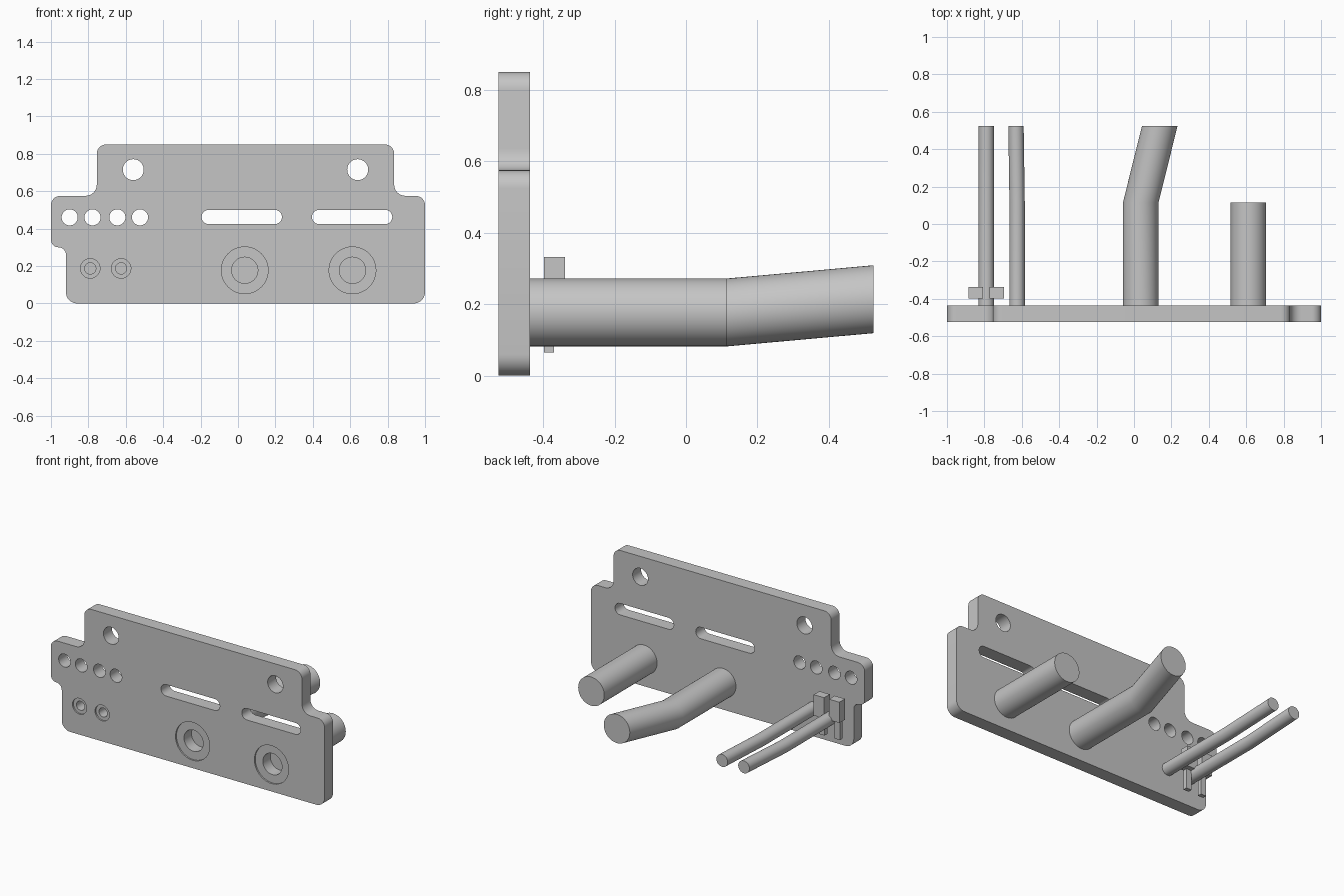
import bpy, bmesh, math
from mathutils import Vector

if "Cube" in bpy.data.objects:
    bpy.data.objects.remove(bpy.data.objects["Cube"])

grey = bpy.data.materials.new("light grey")
grey.diffuse_color = (0.56, 0.56, 0.56, 1)
grey.use_nodes = True
grey.node_tree.nodes["Principled BSDF"].inputs["Base Color"].default_value = grey.diffuse_color

FRONT, BACK = -0.525, -0.437   # plate faces along y
BEND, TIP = 0.115, 0.525       # where the prongs bend and end


def finish(name, bm, smooth=True):
    bmesh.ops.recalc_face_normals(bm, faces=bm.faces)
    me = bpy.data.meshes.new(name)
    bm.to_mesh(me)
    bm.free()
    me.materials.append(grey)
    ob = bpy.data.objects.new(name, me)
    bpy.context.collection.objects.link(ob)
    if smooth:
        bpy.ops.object.select_all(action='DESELECT')
        ob.select_set(True)
        bpy.context.view_layer.objects.active = ob
        bpy.ops.object.shade_smooth_by_angle(angle=math.radians(30))
    return ob


def loft(bm, sections):
    """Join rings given as (list of (x, z), y) into a capped solid."""
    rings = [[bm.verts.new((x, y, z)) for x, z in pts] for pts, y in sections]
    n = len(rings[0])
    for a, b in zip(rings, rings[1:]):
        for i in range(n):
            bm.faces.new((a[i], a[(i + 1) % n], b[(i + 1) % n], b[i]))
    bm.faces.new(rings[0])
    bm.faces.new(rings[-1])


def circle(x, z, r, n=48):
    return [(x + r * math.cos(2 * math.pi * i / n),
             z + r * math.sin(2 * math.pi * i / n)) for i in range(n)]


def slot(x0, x1, z, r, n=12):
    pts = []
    for cx, start in ((x1 - r, -0.5), (x0 + r, 0.5)):
        for i in range(n + 1):
            a = math.pi * (start + i / n)
            pts.append((cx + r * math.cos(a), z + r * math.sin(a)))
    return pts


def rounded(corners, n=8):
    """Fillet every right-angled corner (x, z, radius)."""
    pts = []
    for i, (x, z, r) in enumerate(corners):
        p = Vector((x, z))
        u = (Vector(corners[i - 1][:2]) - p).normalized() * r
        v = (Vector(corners[(i + 1) % len(corners)][:2]) - p).normalized() * r
        for k in range(n + 1):
            t = math.pi / 2 * k / n
            q = p + u * (1 - math.sin(t)) + v * (1 - math.cos(t))
            pts.append((q.x, q.y))
    return pts


def cut(target, name, outlines, y0, y1):
    bm = bmesh.new()
    for pts in outlines:
        loft(bm, [(pts, y0), (pts, y1)])
    cutter = finish(name, bm, False)
    mod = target.modifiers.new(name, 'BOOLEAN')
    mod.operation, mod.solver, mod.object = 'DIFFERENCE', 'EXACT', cutter
    bpy.context.view_layer.objects.active = target
    bpy.ops.object.modifier_apply(modifier=name)
    bpy.data.objects.remove(cutter)


# Mounting plate with a stepped outline
outline = rounded([
    (-0.92, 0, 0.06), (1, 0, 0.06), (1, 0.575, 0.05), (0.835, 0.575, 0.06),
    (0.835, 0.85, 0.05), (-0.755, 0.85, 0.05), (-0.755, 0.575, 0.06),
    (-1, 0.575, 0.05), (-1, 0.3, 0.04), (-0.92, 0.3, 0.04)])
bm = bmesh.new()
loft(bm, [(outline, FRONT), (outline, BACK)])
plate = finish("mounting_plate", bm, False)

# Prongs: x, z, radius, screw hole radius, counterbore radius, tip offset
prongs = {
    "straight_prong": (0.612, 0.177, 0.095, 0.07, 0.125, None),
    "bent_prong": (0.036, 0.177, 0.095, 0.07, 0.125, (0.102, 0.037)),
    "outer_pin": (-0.79, 0.187, 0.041, 0.03, 0.052, (0, 0.022)),
    "inner_pin": (-0.625, 0.187, 0.041, 0.03, 0.052, (-0.006, 0.022)),
}

# Holes, slots and counterbored screw holes
holes = [circle(x, 0.715, 0.056) for x in (-0.56, 0.64)]
holes += [circle(x, 0.46, 0.043) for x in (-0.9, -0.778, -0.645, -0.524)]
holes += [slot(x, x + 0.43, 0.462, 0.038) for x in (-0.195, 0.395)]
holes += [circle(p[0], p[1], p[3]) for p in prongs.values()]
cut(plate, "through_holes", holes, FRONT - 0.1, BACK + 0.1)
cut(plate, "counterbores", [circle(p[0], p[1], p[4]) for p in prongs.values()],
    FRONT - 0.1, FRONT + 0.01)
bpy.ops.object.select_all(action='DESELECT')
plate.select_set(True)
bpy.context.view_layer.objects.active = plate
bpy.ops.object.shade_smooth_by_angle(angle=math.radians(30))

# Prongs and pins behind the plate
for name, (x, z, r, _, _, tip) in prongs.items():
    sections = [(circle(x, z, r), BACK), (circle(x, z, r), BEND)]
    if tip:
        sections.append((circle(x + tip[0], z + tip[1], r), TIP))
    bm = bmesh.new()
    loft(bm, sections)
    finish(name, bm)

# Pair of contact blades straddling the outer pin, each with a thin tail
for side, label in ((-1, "left"), (1, "right")):
    bm = bmesh.new()
    for a, b, z0, z1, y1 in ((0.018, 0.094, 0.195, 0.332, -0.338),
                             (0.036, 0.076, 0.065, 0.195, -0.37)):
        xa, xb = -0.79 + side * a, -0.79 + side * b
        box = [(xa, z0), (xb, z0), (xb, z1), (xa, z1)]
        loft(bm, [(box, -0.398), (box, y1)])
    finish(label + "_contact_blade", bm, False)
